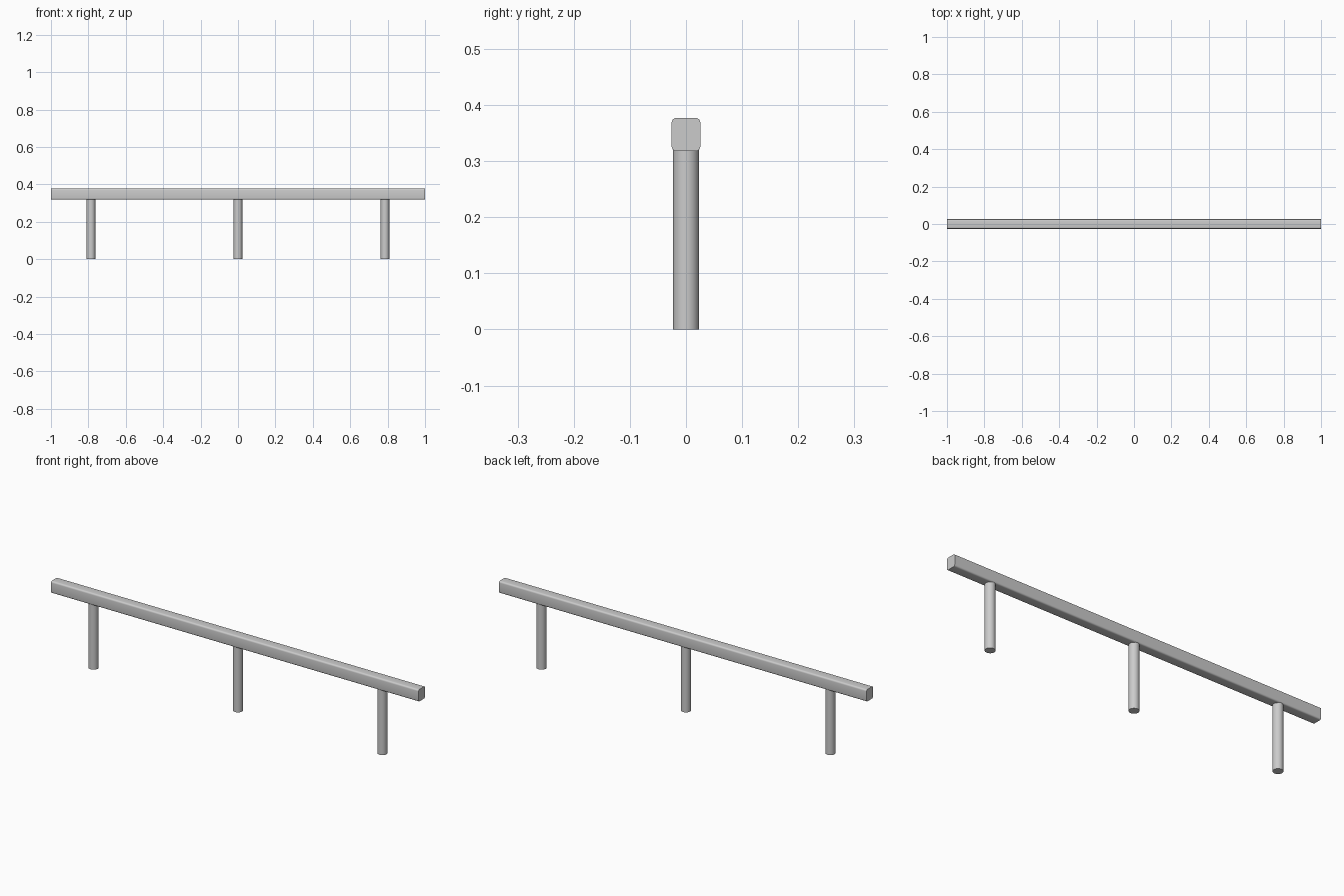
import bpy, bmesh

if "Cube" in bpy.data.objects:
    bpy.data.objects.remove(bpy.data.objects["Cube"])

RAIL_BOTTOM, RAIL_TOP = 0.318, 0.377
RAIL_WIDTH = 0.051
LEG_RADIUS = 0.023


def finish(name, bm, angle=0.6):
    mesh = bpy.data.meshes.new(name)
    bm.to_mesh(mesh)
    bm.free()
    obj = bpy.data.objects.new(name, mesh)
    bpy.context.collection.objects.link(obj)
    bpy.ops.object.select_all(action='DESELECT')
    obj.select_set(True)
    bpy.context.view_layer.objects.active = obj
    bpy.ops.object.shade_smooth_by_angle(angle=angle)
    return obj


# Top rail: long bar with rounded lengthwise edges
bm = bmesh.new()
bmesh.ops.create_cube(bm, size=1)
for v in bm.verts:
    v.co.x *= 2
    v.co.y *= RAIL_WIDTH
    v.co.z = v.co.z * (RAIL_TOP - RAIL_BOTTOM) + (RAIL_TOP + RAIL_BOTTOM) / 2
long_edges = [e for e in bm.edges if abs(e.verts[0].co.x - e.verts[1].co.x) > 1]
bmesh.ops.bevel(bm, geom=long_edges, offset=0.008, segments=4,
                profile=0.5, affect='EDGES')
rail = finish("top_rail", bm)

# Round posts, set slightly into the underside of the rail
leg_height = RAIL_BOTTOM + 0.004
for name, x in (("left_post", -0.786), ("middle_post", 0), ("right_post", 0.786)):
    bm = bmesh.new()
    bmesh.ops.create_cone(bm, cap_ends=True, segments=32, radius1=LEG_RADIUS,
                          radius2=LEG_RADIUS, depth=leg_height)
    bmesh.ops.translate(bm, verts=bm.verts, vec=(0, 0, leg_height / 2))
    post = finish(name, bm)
    post.location.x = x
